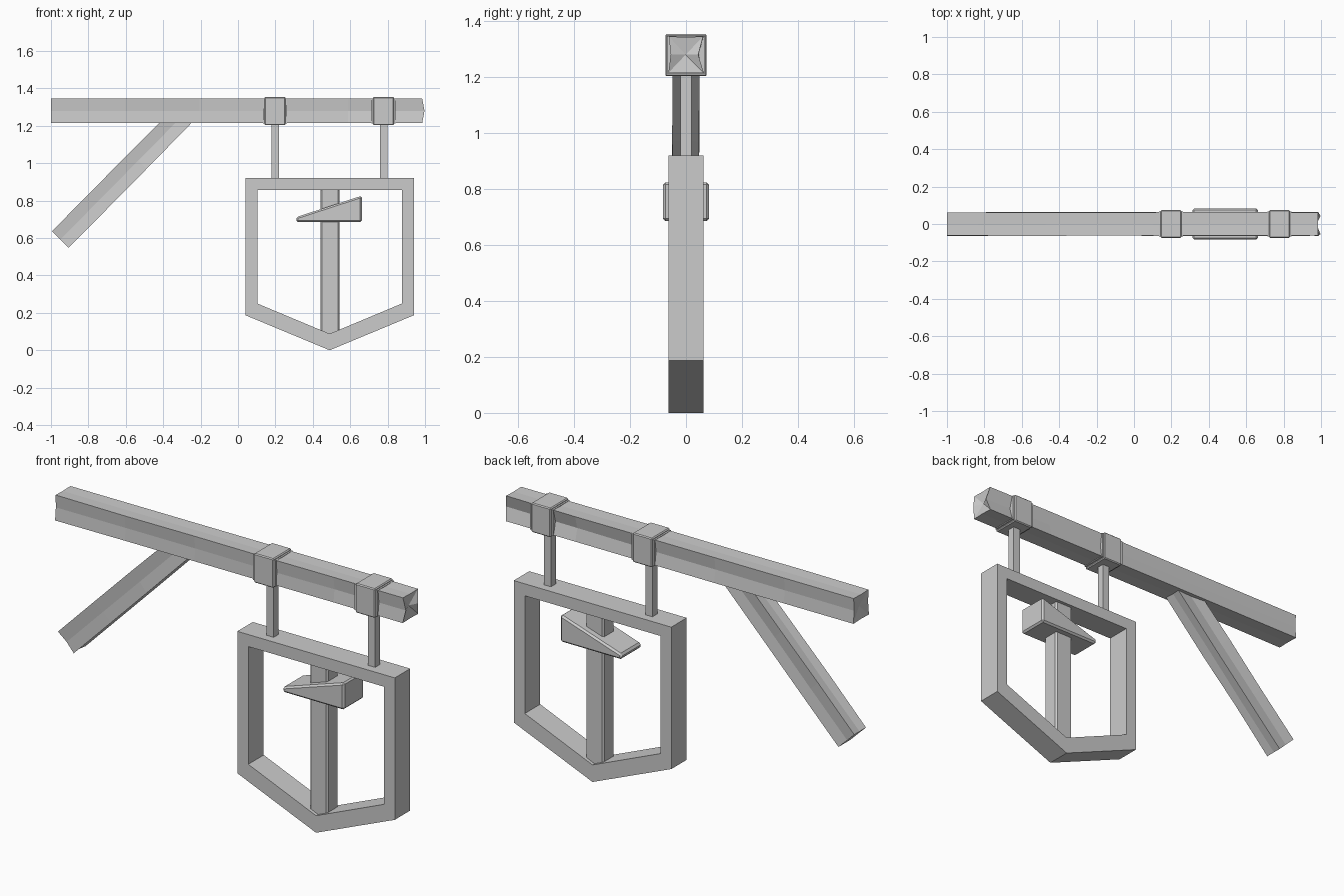
import bpy, bmesh, math, random
from mathutils import Vector

random.seed(4)
if "Cube" in bpy.data.objects:
    bpy.data.objects.remove(bpy.data.objects["Cube"])

grey = bpy.data.materials.new("plain_grey")
grey.use_nodes = True
COLOUR = (0.6, 0.6, 0.6, 1)
grey.diffuse_color = COLOUR
grey.node_tree.nodes["Principled BSDF"].inputs["Base Color"].default_value = COLOUR


def finish(name, bm, bevel=0):
    bmesh.ops.recalc_face_normals(bm, faces=bm.faces)
    mesh = bpy.data.meshes.new(name)
    bm.to_mesh(mesh)
    bm.free()
    mesh.materials.append(grey)
    ob = bpy.data.objects.new(name, mesh)
    bpy.context.collection.objects.link(ob)
    if bevel:
        mod = ob.modifiers.new("worn_edges", 'BEVEL')
        mod.width, mod.segments = bevel, 1
    return ob


def box(name, x, y, z, bevel=0):
    """Box from (min, max) ranges."""
    bm = bmesh.new()
    bmesh.ops.create_cube(bm, size=1)
    for v in bm.verts:
        v.co = [lo + (c + 0.5) * (hi - lo) for c, (lo, hi) in zip(v.co, (x, y, z))]
    return finish(name, bm, bevel)


def prism(name, outline, y0, y1, bevel=0):
    """Extrude an x-z outline through y."""
    bm = bmesh.new()
    face = bm.faces.new([bm.verts.new((x, y0, z)) for x, z in outline])
    new = bmesh.ops.extrude_face_region(bm, geom=[face])["geom"]
    bmesh.ops.translate(bm, vec=(0, y1 - y0, 0),
                        verts=[g for g in new if isinstance(g, bmesh.types.BMVert)])
    return finish(name, bm, bevel)


def loft(name, rings, dent):
    """Skin closed rings; each end is a fan to a centre moved inward by dent."""
    bm = bmesh.new()
    loops = [[bm.verts.new(p) for p in ring] for ring in rings]
    n = len(loops[0])
    for a, b in zip(loops, loops[1:]):
        for i in range(n):
            j = (i + 1) % n
            bm.faces.new((a[i], a[j], b[j], b[i]))
    for end, inner in ((loops[0], loops[1]), (loops[-1], loops[-2])):
        mid = sum((v.co for v in end), Vector()) / n
        inward = (sum((v.co for v in inner), Vector()) / n - mid).normalized()
        hub = bm.verts.new(mid + inward * dent)
        for i in range(n):
            bm.faces.new((end[i], end[(i + 1) % n], hub))
    return finish(name, bm)


# Hewn square section: corners and side middles, unit half-size
SQUARE = [(-1, -1), (0, -1), (1, -1), (1, 0), (1, 1), (0, 1), (-1, 1), (-1, 0)]

# Main beam, its sides creasing inward towards the free end
rings = []
for k in range(6):
    t = k / 5
    ring = []
    for u, w in SQUARE:
        y, z = u * 0.063, w * 0.065
        if w == 0:
            y *= 1 - (0.08 + 0.22 * t * t) * (1 if u > 0 else 0.6)
        if u == 0:
            z *= 0.97
        y += random.uniform(-1, 1) * 0.003
        ring.append(Vector((-1 + 1.985 * t + (0.012 if k == 5 and w == 0 else 0), y, 1.28 + z)))
    rings.append(ring)
loft("main_beam", rings, 0.012)

# Diagonal brace, cut level under the beam
low, high = Vector((-0.95, 0, 0.592)), Vector((-0.325, 0, 1.225))
rings = []
for k in range(4):
    t = k / 3
    ring = []
    for u, w in SQUARE:
        along = Vector((1, 0, 0)) * 0.086 if k == 3 else Vector((0.045, 0, -0.044)) 
        side = u * 0.048 * (0.86 if w == 0 else 1)
        p = low.lerp(high, t) + along * w * (0.93 if u == 0 else 1)
        if 0 < k < 3:
            side += random.uniform(-1, 1) * 0.004
        ring.append(p + Vector((0, side, 0)))
    rings.append(ring)
loft("diagonal_brace", rings, 0.005)

# Two straps round the beam, each with a hanging rod
for side, x in (("right", 0.198), ("left", 0.778)):
    box(side + "_strap", (x - 0.065, x + 0.065), (-0.068, 0.068), (1.212, 1.346))
    box(side + "_strap_band", (x - 0.056, x + 0.056), (-0.074, 0.074), (1.203, 1.354), 0.005)
    box(side + "_hanging_rod", (x - 0.02, x + 0.02), (-0.02, 0.02), (0.91, 1.21))

# Shield-shaped sign frame with an open middle
outer = [(0.04, 0.92), (0.04, 0.187), (0.49, 0), (0.94, 0.187), (0.94, 0.92)]
inner = [(0.103, 0.858), (0.103, 0.25), (0.49, 0.088), (0.877, 0.25), (0.877, 0.858)]
bm = bmesh.new()
grid = [[bm.verts.new((x, y, z)) for x, z in line]
        for y, line in ((-0.063, outer), (0.063, outer), (0.063, inner), (-0.063, inner))]
for a, b in zip(grid, grid[1:] + grid[:1]):
    for i in range(5):
        j = (i + 1) % 5
        bm.faces.new((a[i], a[j], b[j], b[i]))
finish("sign_frame", bm)

# Hammer emblem
box("hammer_handle", (0.44, 0.543), (-0.046, 0.046), (0.075, 0.87), 0.008)
head = [(0.312, 0.685), (0.662, 0.685), (0.662, 0.826), (0.312, 0.712)]
prism("hammer_head", head, -0.083, 0.083, 0.009)
